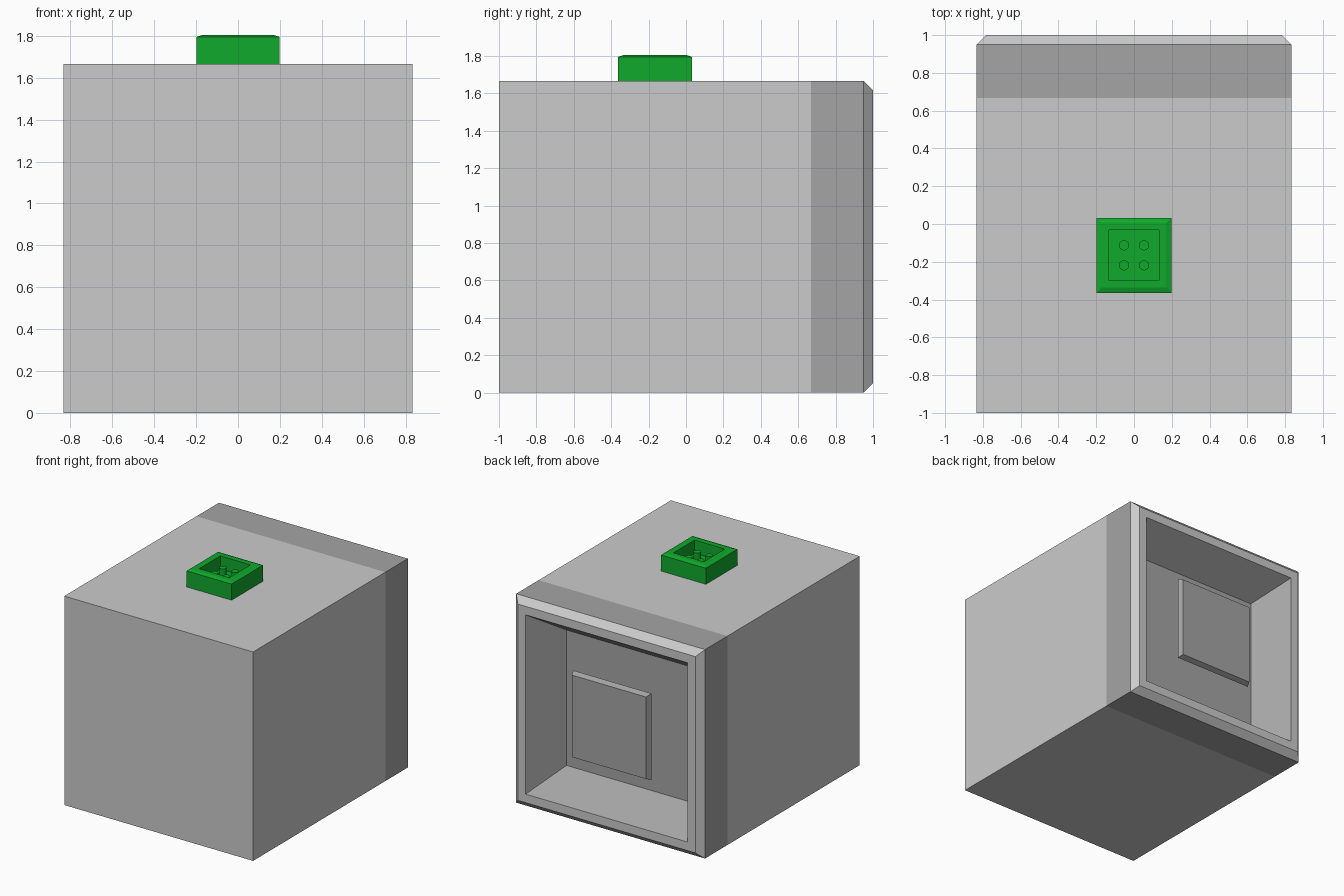
import bpy, bmesh
from mathutils import Vector

if "Cube" in bpy.data.objects:
    bpy.data.objects.remove(bpy.data.objects["Cube"])

H = 5 / 6      # half width of the cube body


def material(name, rgb):
    m = bpy.data.materials.new(name)
    m.diffuse_color = (*rgb, 1)
    m.use_nodes = True
    m.node_tree.nodes["Principled BSDF"].inputs["Base Color"].default_value = m.diffuse_color
    return m


def square_loft(name, axis, centre, rings, mats=(), dark=()):
    """Capped loft of squares; rings = (half side, position along axis)."""
    bm = bmesh.new()
    loops = []
    for h, p in rings:
        loop = []
        for u, v in ((-h, -h), (h, -h), (h, h), (-h, h)):
            offset = (u, p, v) if axis == 'Y' else (u, v, p)
            loop.append(bm.verts.new(Vector(centre) + Vector(offset)))
        loops.append(loop)
    bm.faces.new(loops[0])
    for k, (a, b) in enumerate(zip(loops, loops[1:])):
        for i in range(4):
            j = (i + 1) % 4
            f = bm.faces.new((a[i], a[j], b[j], b[i]))
            f.material_index = int(k in dark)
    cap = bm.faces.new(loops[-1])
    cap.material_index = int(len(rings) - 1 in dark)
    bmesh.ops.recalc_face_normals(bm, faces=bm.faces)
    mesh = bpy.data.meshes.new(name)
    bm.to_mesh(mesh)
    bm.free()
    for m in mats:
        mesh.materials.append(m)
    ob = bpy.data.objects.new(name, mesh)
    bpy.context.collection.objects.link(ob)
    return ob


dark_grey = material("dark_grey", (0.375, 0.375, 0.375))
green = material("green", (0.005, 0.40, 0.025))

# Cube body: front, darker rear band, chamfer, rim and tapered recess
mid = (0, 0, H)
body = square_loft("body", 'Y', mid,
                   [(H, -1), (H, 0.667), (H, 0.95), (0.783, 1),
                    (0.715, 1), (0.54, 0.735)],
                   [None, dark_grey], dark=(1, 4, 5))

# Raised plate on a stem inside the recess
square_loft("recess_stem", 'Y', mid, [(0.18, 0.72), (0.18, 0.94)], [dark_grey])
square_loft("recess_plate", 'Y', mid, [(0.345, 0.93), (0.327, 0.97)], [dark_grey])

# Green socket on top, hollow with a softened upper edge
CY = -0.166
square_loft("top_socket", 'Z', (0, CY, 0),
            [(0.198, 1.66), (0.198, 1.795), (0.17, 1.805),
             (0.133, 1.805), (0.133, 1.70)], [green])

# Four pins in the socket
for i, sx in enumerate((-1, 1)):
    for j, sy in enumerate((-1, 1)):
        bpy.ops.mesh.primitive_cylinder_add(
            vertices=16, radius=0.027, depth=0.07,
            location=(sx * 0.053, CY + sy * 0.053, 1.73))
        pin = bpy.context.object
        pin.name = f"socket_pin_{i * 2 + j + 1}"
        pin.data.materials.append(green)
        bpy.ops.object.shade_smooth_by_angle()
